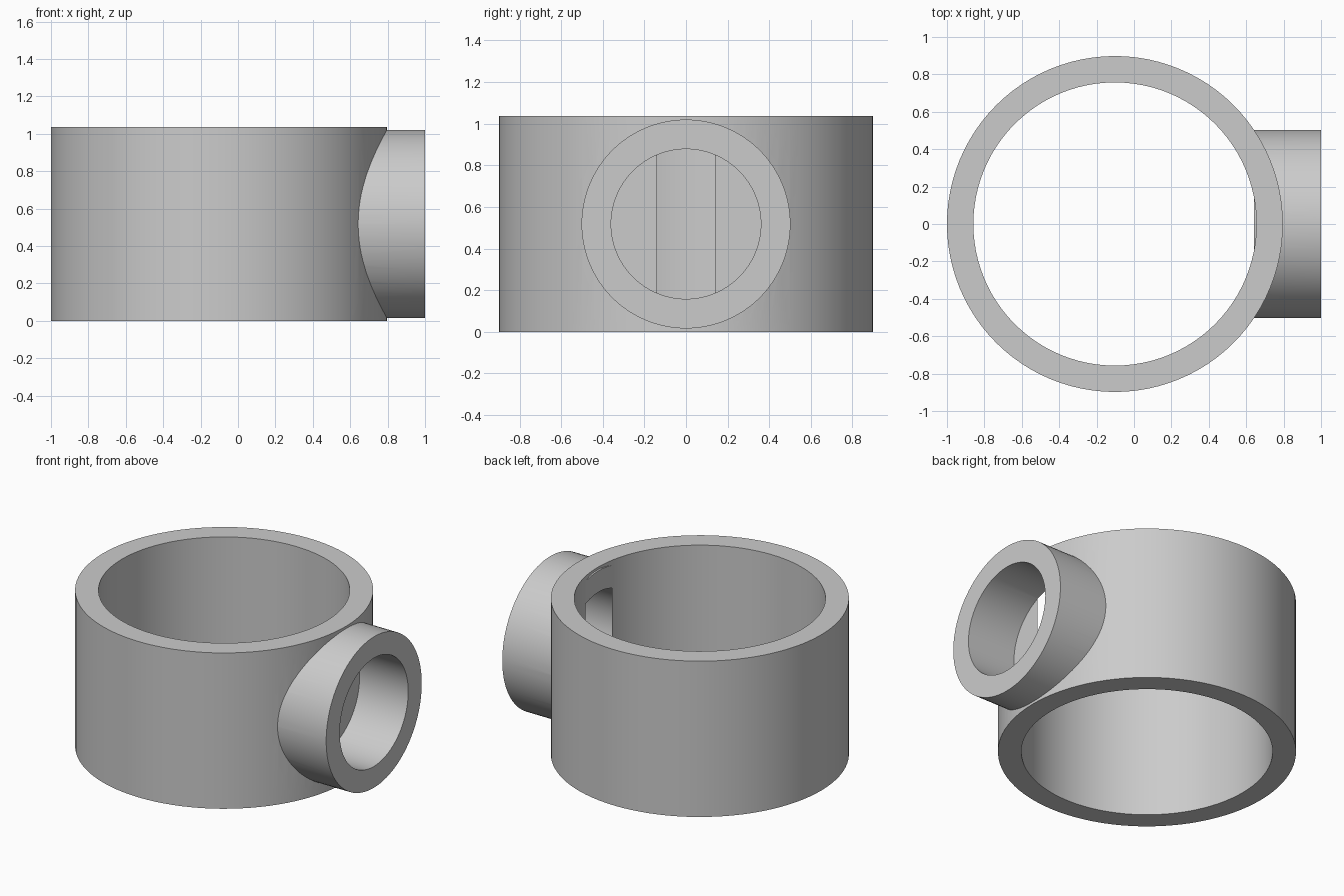
import bpy
from math import pi

cube = bpy.data.objects.get("Cube")
if cube:
    bpy.data.objects.remove(cube, do_unlink=True)

GREY = (0.6, 0.6, 0.6, 1.0)
mat = bpy.data.materials.new("plain grey")
mat.use_nodes = True
mat.diffuse_color = GREY
mat.node_tree.nodes["Principled BSDF"].inputs["Base Color"].default_value = GREY

HEIGHT = 1.036
MID = HEIGHT / 2
RING_X = -0.102


def cylinder(name, radius, depth, location, sideways=False):
    bpy.ops.mesh.primitive_cylinder_add(
        vertices=96, radius=radius, depth=depth, location=location,
        rotation=(0, pi / 2 if sideways else 0, 0))
    obj = bpy.context.object
    obj.name = name
    obj.data.materials.append(mat)
    return obj


def side_pipe(name, radius, start, end):
    return cylinder(name, radius, end - start, ((start + end) / 2, 0, MID), True)


def boolean(target, tool, operation):
    mod = target.modifiers.new(operation.lower(), 'BOOLEAN')
    mod.object = tool
    mod.operation = operation
    mod.solver = 'EXACT'
    bpy.context.view_layer.objects.active = target
    bpy.ops.object.modifier_apply(modifier=mod.name)
    bpy.data.objects.remove(tool, do_unlink=True)


# Main ring
body = cylinder("ring_with_side_pipe", 0.898, HEIGHT, (RING_X, 0, MID))
boolean(body, cylinder("ring_bore", 0.757, HEIGHT * 2, (RING_X, 0, MID)), 'DIFFERENCE')

# Side pipe: its flat inner end stands slightly proud of the ring's inner wall
boolean(body, side_pipe("pipe", 0.502, 0.6425, 1.0), 'UNION')

# Blind pipe bore, breaking through the ring wall as a narrow slot
boolean(body, side_pipe("pipe_bore", 0.36, 0.642, 1.2), 'DIFFERENCE')

# Smooth walls with crisp rims
bpy.ops.object.select_all(action='DESELECT')
body.select_set(True)
bpy.context.view_layer.objects.active = body
bpy.ops.object.shade_smooth_by_angle(angle=pi / 6)
